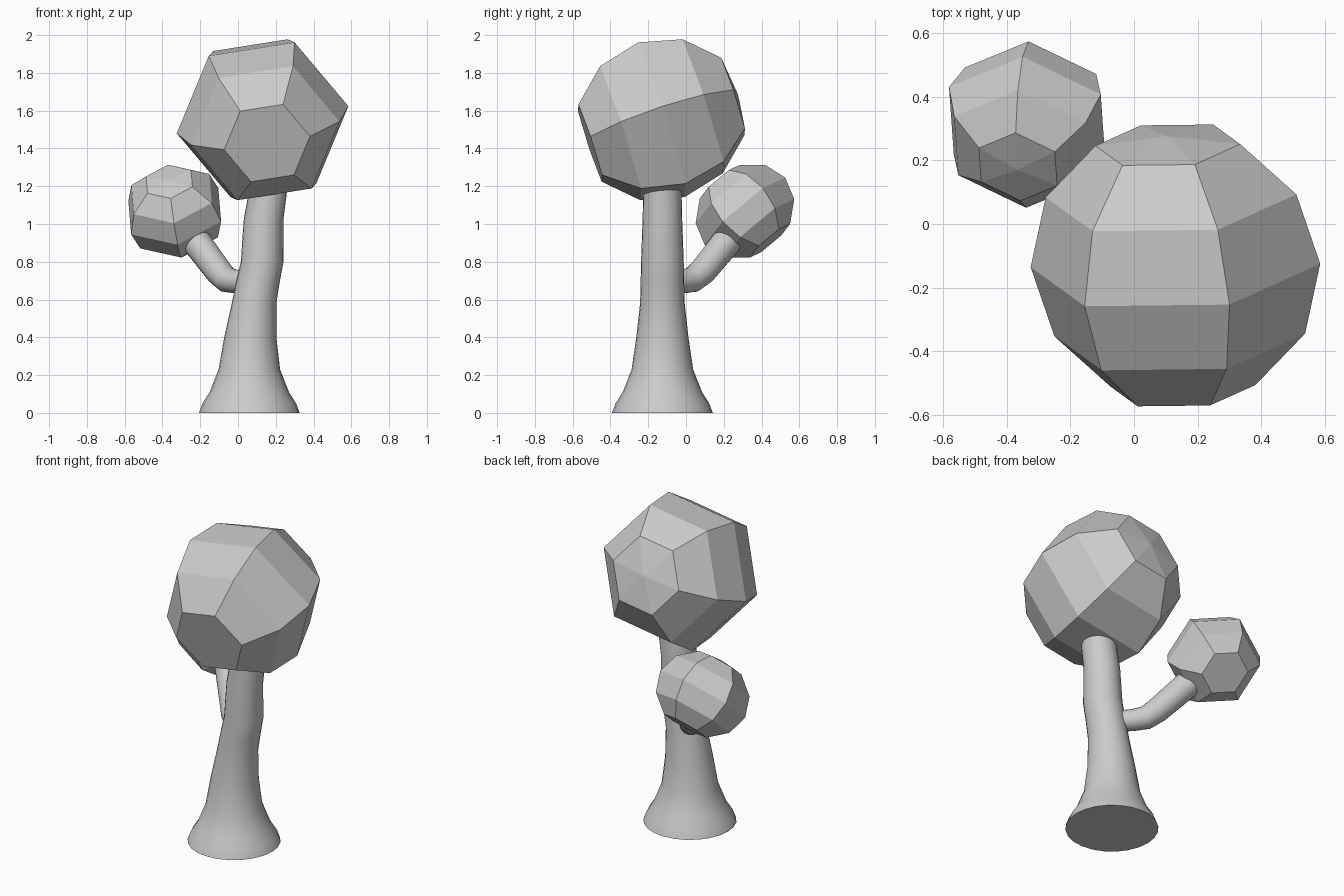
import bpy, bmesh, math
from mathutils import Vector

if "Cube" in bpy.data.objects:
    bpy.data.objects.remove(bpy.data.objects["Cube"])


def bridge(bm, rings):
    for a, b in zip(rings, rings[1:]):
        n = len(a)
        for i in range(n):
            j = (i + 1) % n
            bm.faces.new((a[i], a[j], b[j], b[i]))


def ring(bm, centre, u, v, radius, sides, start=0.0):
    angles = [start + 2 * math.pi * i / sides for i in range(sides)]
    return [bm.verts.new(centre + radius * (math.cos(t) * u + math.sin(t) * v)) for t in angles]


def finish(bm, name, smooth):
    bmesh.ops.recalc_face_normals(bm, faces=bm.faces)
    mesh = bpy.data.meshes.new(name)
    bm.to_mesh(mesh)
    bm.free()
    ob = bpy.data.objects.new(name, mesh)
    bpy.context.collection.objects.link(ob)
    if smooth:
        bpy.ops.object.select_all(action='DESELECT')
        ob.select_set(True)
        bpy.context.view_layer.objects.active = ob
        bpy.ops.object.shade_smooth_by_angle(angle=math.radians(40))
    return ob


def tube(name, stations, level=False, sides=24):
    """Round tube through (x, y, z, radius) stations; level keeps its rings horizontal."""
    bm = bmesh.new()
    pts = [Vector(s[:3]) for s in stations]
    rings = []
    for i, p in enumerate(pts):
        d = Vector((0, 0, 1)) if level else (pts[min(i + 1, len(pts) - 1)] - pts[max(i - 1, 0)]).normalized()
        u = Vector((1, 1, 0)).normalized()
        u = (u - d * u.dot(d)).normalized()
        rings.append(ring(bm, p, u, d.cross(u), stations[i][3], sides))
    bridge(bm, rings)
    bm.faces.new(rings[0])
    bm.faces.new(rings[-1])
    return finish(bm, name, True)


def crown(name, centre, axis, corner, radius, stretch=1.0):
    """Six-sided faceted ball: flat cap along axis, shallow point on the far side."""
    bm = bmesh.new()
    c, a = Vector(centre), Vector(axis).normalized()
    u = Vector(corner)
    u = (u - a * u.dot(a)).normalized()
    v = a.cross(u)
    rings = []
    for deg in range(30, 151, 30):
        t = math.radians(deg)
        rings.append(ring(bm, c + a * radius * stretch * math.cos(t), u, v, radius * math.sin(t), 6))
    bridge(bm, rings)
    bm.faces.new(rings[0])
    tip = bm.verts.new(c - a * radius * stretch * 0.93)
    for i in range(6):
        bm.faces.new((rings[-1][i], rings[-1][(i + 1) % 6], tip))
    return finish(bm, name, False)


# Trunk with flared foot and slight bend
tube("trunk", [
    (0.06, -0.125, 0.00, 0.267), (0.06, -0.125, 0.05, 0.248), (0.06, -0.125, 0.11, 0.21),
    (0.06, -0.125, 0.23, 0.163), (0.065, -0.125, 0.40, 0.138), (0.085, -0.125, 0.58, 0.118),
    (0.107, -0.125, 0.70, 0.115), (0.128, -0.125, 0.80, 0.113), (0.135, -0.125, 1.02, 0.105),
    (0.155, -0.125, 1.15, 0.102), (0.16, -0.125, 1.30, 0.10)], level=True)

# Side branch
tube("branch", [
    (0.07, -0.10, 0.69, 0.06), (-0.01, -0.02, 0.695, 0.063), (-0.06, 0.035, 0.705, 0.068),
    (-0.10, 0.085, 0.745, 0.072), (-0.22, 0.215, 0.905, 0.078), (-0.29, 0.28, 0.99, 0.078)])

# Faceted foliage
crown("large_crown", (0.13, -0.13, 1.552), (0.06, -0.95, -0.31), (0.455, 0.0, 0.07), 0.46)
crown("small_crown", (-0.335, 0.312, 1.068), (0.14, 0.64, -0.755), (-0.819, 0.574, 0.0), 0.278, 0.86)
